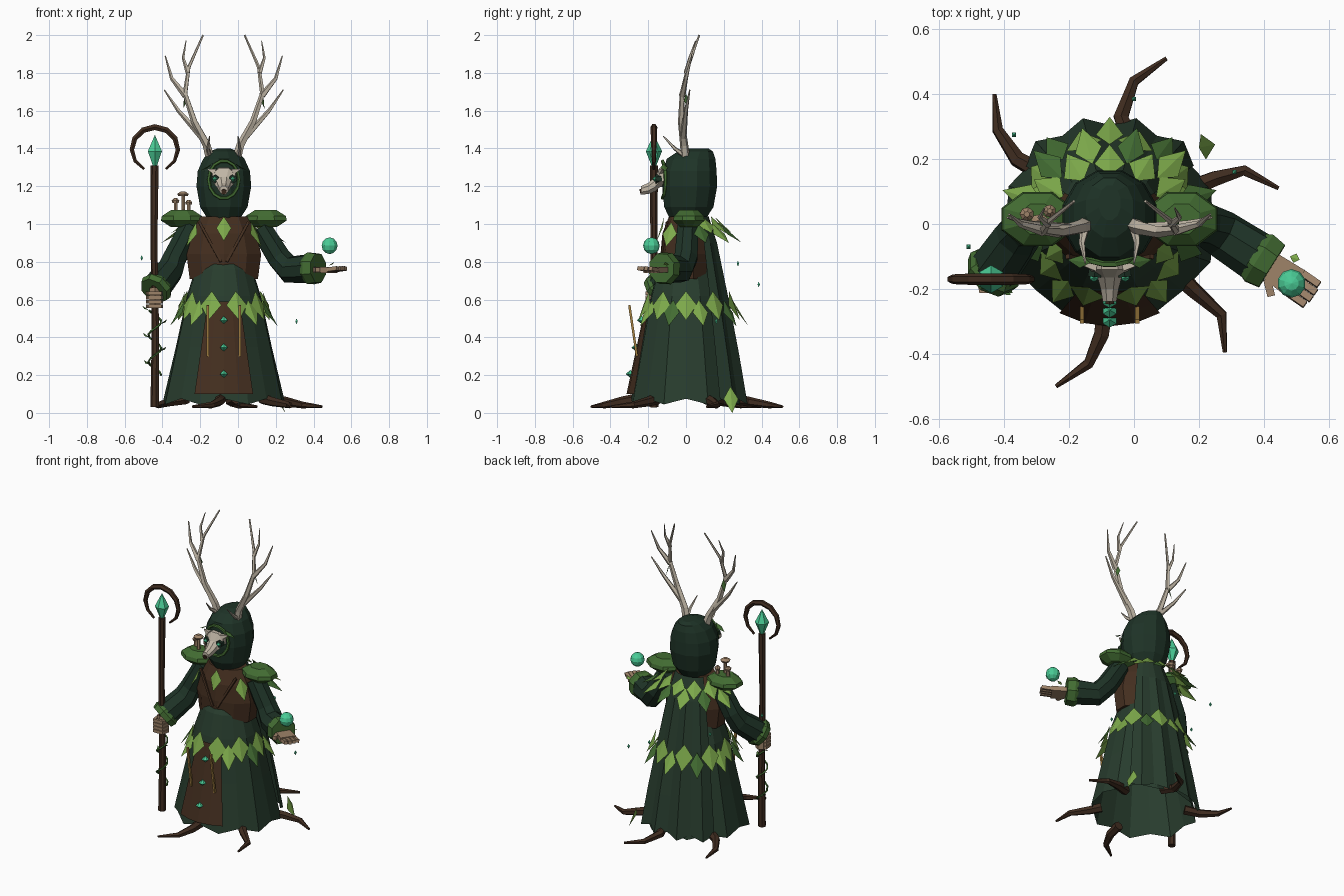
import bpy, bmesh, math
from mathutils import Vector as V

if "Cube" in bpy.data.objects:
    bpy.data.objects.remove(bpy.data.objects["Cube"])

COLOURS = {
    "robe_green": (0.021, 0.046, 0.027), "hood_green": (0.013, 0.033, 0.020),
    "leaf_green": (0.205, 0.400, 0.070), "moss_green": (0.055, 0.150, 0.032),
    "brown_cloth": (0.058, 0.028, 0.014), "dark_wood": (0.050, 0.025, 0.014),
    "bone": (0.530, 0.470, 0.380), "teal_gem": (0.070, 0.610, 0.310),
    "skin": (0.340, 0.225, 0.140), "gold": (0.376, 0.220, 0.055)}
MATS = {}
for k, c in COLOURS.items():
    MATS[k] = bpy.data.materials.new(k)
    MATS[k].diffuse_color = (*c, 1)
CX = -0.075          # body axis
PI = math.pi


class Part:
    """Collects simple shapes into one named mesh."""
    def __init__(self, name):
        self.name, self.v, self.f, self.m, self.mats = name, [], [], [], []

    def add(self, verts, faces, mat):
        o = len(self.v)
        if mat not in self.mats:
            self.mats.append(mat)
        self.v += [tuple(p) for p in verts]
        self.f += [[i + o for i in f] for f in faces]
        self.m += [self.mats.index(mat)] * len(faces)

    def tube(self, pts, radii, mat, n=6, fixed=None, loop=False):
        """Loft of n-sided rings; a radius may be one number or (side, up)."""
        pts = [V(p) for p in pts]
        k, verts, x = len(pts), [], None
        for i, p in enumerate(pts):
            a = pts[(i - 1) % k] if loop else pts[max(i - 1, 0)]
            b = pts[(i + 1) % k] if loop else pts[min(i + 1, k - 1)]
            d = V(fixed) if fixed else (b - a).normalized()
            if x is None:
                x = V((1, 0, 0)) if abs(d.x) < 0.9 else V((0, 1, 0))
            x = (x - d * x.dot(d)).normalized()
            y = d.cross(x)
            r = radii[i] if isinstance(radii, list) else radii
            rx, ry = r if isinstance(r, tuple) else (r, r)
            for j in range(n):
                t = (j + 0.5) * 2 * PI / n
                verts.append(p + x * rx * math.cos(t) + y * ry * math.sin(t))
        faces = [[i * n + j, i * n + (j + 1) % n, (i + 1) % k * n + (j + 1) % n, (i + 1) % k * n + j]
                 for i in range(k if loop else k - 1) for j in range(n)]
        if not loop:
            faces += [list(range(n))[::-1], list(range((k - 1) * n, k * n))]
        self.add(verts, faces, mat)

    def grid(self, fn, nu, nv, mat):
        verts = [fn(i / nu, j) for j in range(nv + 1) for i in range(nu + 1)]
        w = nu + 1
        self.add(verts, [[j * w + i, j * w + i + 1, (j + 1) * w + i + 1, (j + 1) * w + i]
                         for j in range(nv) for i in range(nu)], mat)

    def gem(self, c, r, up, down, n=6, mat="teal_gem"):
        c = V(c)
        self.tube([c - V((0, 0, down)), c, c + V((0, 0, up))], [0.001, r, 0.001], mat, n)

    def leaf(self, base, tip, w, mat):
        b, t = V(base), V(tip)
        d = t - b
        s = d.cross(V((0, 0, 1)))
        s = (s if s.length > 1e-4 else V((1, 0, 0))).normalized()
        n = s.cross(d).normalized()
        mid = b + d * 0.45 - n * w * 0.12
        self.add([b, mid + s * w / 2, t, mid - s * w / 2], [[0, 1, 2], [0, 2, 3]], mat)

    def done(self):
        me = bpy.data.meshes.new(self.name)
        me.from_pydata(self.v, [], self.f)
        for k in self.mats:
            me.materials.append(MATS[k])
        for p, i in zip(me.polygons, self.m):
            p.material_index = i
        bm = bmesh.new()
        bm.from_mesh(me)
        bmesh.ops.recalc_face_normals(bm, faces=bm.faces)
        bm.to_mesh(me)
        bm.free()
        bpy.context.collection.objects.link(bpy.data.objects.new(self.name, me))


def around(a, r, z, sx=1.0):
    """Point at angle a (degrees, 0 = front, 180 = back) around the body."""
    a = math.radians(a)
    return V((CX + sx * r * math.sin(a), -r * math.cos(a), z))


# Robe: open cone, wider than deep, with ragged hem
robe = Part("robe")
RP = [(0.82, 0.11), (0.76, 0.15), (0.62, 0.19), (0.35, 0.242), (0.075, 0.298)]
def robe_pt(u, j):
    z, r = RP[j]
    odd = round(u * 16) % 2
    return around(u * 360, r + (odd - 0.5) * 0.016 * j / 4, z - (0.03 * odd if j == 4 else 0), 1 + 0.025 * j)
robe.grid(robe_pt, 16, 4, "robe_green")
robe.done()

# Cape over the back
cape = Part("cape")
CP = [(1.04, 0.12), (0.9, 0.165), (0.6, 0.225), (0.3, 0.28), (0.075, 0.32)]
def cape_pt(u, j):
    z, r = CP[j]
    odd = round(u * 8) % 2
    return around(180 + (u - 0.5) * 108, r + (odd - 0.5) * 0.03 * j / 4, z - (0.03 * odd if j == 4 else 0), 1.05)
cape.grid(cape_pt, 8, 4, "robe_green")
cape.done()

# Vest with crossing front edges
vest = Part("vest")
vest.tube([(CX, 0, z) for z in (0.71, 0.84, 0.95, 1.04)],
          [(0.19, 0.13), (0.208, 0.135), (0.18, 0.125), (0.13, 0.09)], "brown_cloth", 10, (0, 0, 1))
for s in (-1, 1):
    vest.tube([(CX + s * 0.13, -0.1, 1.01), (CX + s * 0.015, -0.134, 0.8)], 0.01, "brown_cloth", 4)
vest.done()

# Front tabard with cords and gems
tabard = Part("tabard")
def tab_pt(u, j):
    t = j / 3
    x, r = (2 * u - 1) * (0.085 + 0.07 * t), 0.21 + 0.105 * t
    return V((CX + x, -math.sqrt(r * r - x * x), 0.59 - 0.49 * t))
tabard.grid(tab_pt, 4, 3, "brown_cloth")
for s in (-1, 1):
    tabard.tube([(CX + s * 0.085, -0.3, 0.57), (CX + s * 0.085, -0.26, 0.3)], 0.009, "gold", 4)
for z, y in ((0.49, -0.235), (0.345, -0.265), (0.205, -0.295)):
    tabard.gem((CX, y, z), 0.024, 0.022, 0.018)
tabard.done()

# Hood
hood = Part("hood")
hood.tube([(CX, 0.01, 1.03), (CX, 0.015, 1.09), (CX, 0.02, 1.2), (CX, 0.02, 1.28), (CX, 0.027, 1.345), (CX, 0.05, 1.385), (CX, 0.065, 1.4)],
          [(0.09, 0.1), (0.13, 0.135), (0.15, 0.15), (0.143, 0.147), (0.113, 0.133), (0.075, 0.095), (0.035, 0.055)],
          "hood_green", 12, (0, 0, 1))
ring = [(CX + 0.08 * math.cos(i * PI / 7), -0.128 + 0.02 * abs(math.cos(i * PI / 7)),
         1.235 + 0.1 * math.sin(i * PI / 7)) for i in range(14)]
hood.tube(ring, 0.01, "moss_green", 5, loop=True)
hood.add(ring, [list(range(14))], "hood_green")
for s in (-1, 1):
    hood.leaf((CX + s * 0.06, -0.12, 1.32), (CX + s * 0.13, -0.11, 1.28), 0.04, "moss_green")
hood.done()

# Skull face
skull = Part("skull")
skull.tube([(CX, -0.1, 1.25), (CX, -0.14, 1.245), (CX, -0.165, 1.21), (CX, -0.2, 1.188), (CX, -0.238, 1.178)],
           [(0.07, 0.055), (0.066, 0.055), (0.04, 0.042), (0.03, 0.032), (0.023, 0.024)], "bone", 8, (0, -1, 0))
skull.tube([(CX, -0.236, 1.172), (CX, -0.244, 1.17)], 0.015, "dark_wood", 6)
for s in (-1, 1):
    skull.tube([(CX + s * 0.044, -0.13, 1.24), (CX + s * 0.047, -0.162, 1.238)], 0.023, "hood_green", 6)
    skull.gem((CX + s * 0.048, -0.164, 1.238), 0.014, 0.014, 0.014)
    skull.tube([(CX + s * 0.045, -0.13, 1.275), (CX + s * 0.085, -0.125, 1.29)], [0.022, 0.004], "bone", 4)
skull.done()

# Antlers, mirrored: (dx, y, z) paths with start radius
antlers = Part("antlers")
PATHS = [([(.065, 0, 1.33), (.09, -.01, 1.42), (.155, -.025, 1.54), (.205, -.02, 1.69), (.185, .01, 1.83), (.11, .07, 2.0)], .027),
         ([(.115, -.015, 1.46), (.24, .0, 1.6), (.315, .02, 1.71)], .019),
         ([(.203, -.02, 1.68), (.275, .0, 1.77), (.31, .03, 1.89)], .018),
         ([(.19, .0, 1.8), (.215, .02, 1.88), (.2, .05, 1.97)], .013),
         ([(.075, -.005, 1.36), (.085, -.06, 1.4), (.075, -.12, 1.465)], .016)]
for s in (-1, 1):
    for path, r in PATHS:
        k = len(path) - 1
        antlers.tube([(CX + s * x, y, z) for x, y, z in path],
                     [r * (1 - 0.82 * i / k) for i in range(k + 1)], "bone", 5)
    antlers.leaf((CX + s * 0.2, 0, 1.69), (CX + s * 0.215, 0.01, 1.61), 0.03, "moss_green")
antlers.done()

# Shoulder pads and mushrooms
pads = Part("shoulder_pads")
for s in (-1, 1):
    c = V((CX + s * 0.222, 0.015, 1.03))
    pads.tube([c + V((0, 0, z)) for z in (-0.045, -0.012, 0.012, 0.045)],
              [(0.065, 0.05), (0.12, 0.09), (0.115, 0.085), (0.06, 0.05)], "moss_green", 8)
pads.done()
mush = Part("mushrooms")
for x, y, h, r in ((-0.33, 0.03, 1.12, 0.022), (-0.29, 0.0, 1.155, 0.032), (-0.26, 0.04, 1.11, 0.02)):
    mush.tube([(x, y, 1.05), (x, y, h)], 0.011, "skin", 6)
    mush.tube([(x, y, h - 0.008), (x, y, h + 0.004), (x, y, h + 0.017)], [r * 0.8, r, r * 0.4], "skin", 7)
mush.done()

# Arms: sleeve, cuff
for name, pts, cuff in (
        ("staff_arm", [(-.25, .01, .99), (-.335, -.01, .82), (-.36, -.04, .755), (-.43, -.14, .665)], (-.445, -.16, .645)),
        ("raised_arm", [(.12, .01, .98), (.215, .0, .825), (.27, -.03, .76), (.385, -.105, .765)], (.425, -.13, .766))):
    arm = Part(name)
    arm.tube(pts, [0.06, 0.066, 0.074, 0.08], "hood_green", 8)
    e, c = V(pts[-1]), V(cuff)
    d = (c - e).normalized()
    arm.tube([e - d * 0.02, e, c], [0.08, 0.09, 0.082], "moss_green", 8)
    arm.done()

# Gripping hand on the staff
SX, SY = -0.44, -0.17
hand = Part("gripping_hand")
hand.tube([(SX, SY + 0.01, 0.555), (SX, SY + 0.01, 0.66)], 0.034, "skin", 6)
for i in range(4):
    z = 0.565 + i * 0.023
    hand.tube([(SX - 0.036, SY + 0.02, z), (SX - 0.03, SY - 0.035, z), (SX + 0.03, SY - 0.035, z), (SX + 0.034, SY + 0.01, z)],
              0.014, "skin", 4)
hand.done()

# Open hand with floating orb
palm = Part("open_hand")
d, q = V((0.82, -0.57, 0)), V((0.57, 0.82, 0))
p = V((0.40, -0.115, 0.757))
palm.tube([p, p + d * 0.12], [(0.06, 0.02), (0.07, 0.022)], "skin", 4)
for i in range(4):
    b = p + d * 0.115 + q * (i - 1.5) * 0.025
    palm.tube([b, b + d * (0.075 - 0.006 * abs(i - 1.5)) + V((0, 0, 0.008))], 0.015, "skin", 4)
palm.tube([p + d * 0.04 - q * 0.04, p + d * 0.08 - q * 0.075], 0.017, "skin", 4)
palm.done()
orb = Part("orb")
o = V((0.485, -0.183, 0.885))
orb.tube([o + V((0, 0, -0.044 * math.cos(i * PI / 6))) for i in range(7)],
         [max(0.001, 0.044 * math.sin(i * PI / 6)) for i in range(7)], "teal_gem", 10)
orb.done()

# Staff with crook, crystal and vine
staff = Part("staff")
staff.tube([(SX, SY, 0.03), (SX + 0.004, SY, 0.4), (SX - 0.004, SY, 0.9), (SX, SY, 1.31)],
           [0.024, 0.021, 0.019, 0.022], "dark_wood", 7)
arc = [math.radians(-62 + 304 * i / 10) for i in range(11)]
staff.tube([(SX + 0.122 * math.cos(a), SY, 1.395 + 0.118 * math.sin(a)) for a in arc],
           [0.007 + 0.011 * math.sin(PI * i / 10) for i in range(11)], "dark_wood", 6)
staff.gem((SX, SY, 1.385), 0.043, 0.085, 0.105)
vine = [V((SX + 0.034 * math.cos(i * 0.8), SY + 0.034 * math.sin(i * 0.8), 0.2 + i * 0.018)) for i in range(20)]
staff.tube(vine, 0.006, "moss_green", 4)
for i in range(3, 20, 4):
    out = V((vine[i].x - SX, vine[i].y - SY, 0.02))
    staff.leaf(vine[i], vine[i] + out * 1.3, 0.03, "moss_green")
staff.done()

# Leaf collar and leaf belt
leaves = Part("leaves")
for i in range(10):
    a = i * 36 + 18
    back = 0.035 if 120 < a < 240 else 0
    leaves.leaf(around(a, 0.205 + back, 0.645), around(a, 0.265 + back, 0.49), 0.115, "leaf_green")
    if i < 9:
        back = 0.03 if 120 < a + 18 < 240 else 0
        leaves.leaf(around(a + 18, 0.215 + back, 0.6), around(a + 18, 0.3 + back, 0.46), 0.085, "moss_green" if i % 2 else "leaf_green")
for i in range(7):
    a = 180 + (i - 3) * 28
    leaves.leaf(around(a, 0.15, 1.04, 1.15), around(a, 0.245, 0.95, 1.15), 0.095, "leaf_green")
    if i < 6:
        leaves.leaf(around(a + 14, 0.19, 1.0, 1.15), around(a + 14, 0.305, 0.9, 1.15), 0.085, "leaf_green" if i % 2 else "moss_green")
leaves.leaf(around(0, 0.115, 1.04), around(0, 0.155, 0.91), 0.08, "leaf_green")
for a in (-62, 62):
    leaves.leaf(around(a, 0.165, 1.01), around(a, 0.225, 0.88), 0.085, "leaf_green")
leaves.leaf((0.2, 0.235, 0.14), (0.25, 0.245, 0.0), 0.08, "leaf_green")
leaves.leaf((0.48, -0.1, 0.78), (0.51, -0.11, 0.8), 0.03, "leaf_green")
leaves.done()

# Roots creeping from under the hem
roots = Part("roots")
for path in ([(-.01, .25), (-.04, .33), (0, .44), (.1, .51)],
             [(-.27, .15), (-.36, .2), (-.42, .29), (-.43, .4)],
             [(.15, .1), (.25, .14), (.34, .165), (.445, .11)],
             [(.13, -.15), (.18, -.2), (.27, -.28), (.28, -.395)],
             [(-.09, -.25), (-.1, -.34), (-.14, -.43), (-.24, -.5)]):
    roots.tube([(x, y, z) for (x, y), z in zip(path, (0.075, 0.06, 0.042, 0.033))],
               [0.03, 0.026, 0.018, 0.007], "dark_wood", 6)
roots.done()

# Floating gem motes
motes = Part("motes")
for c in ((-.51, -.07, .82), (-.37, .275, .79), (0, .385, .68), (.31, .16, .485)):
    motes.gem(c, 0.009, 0.014, 0.014, 4)
motes.done()

for m in bpy.data.materials:
    if m.users and not m.is_grease_pencil:
        m.use_nodes = True
        m.node_tree.nodes["Principled BSDF"].inputs["Base Color"].default_value = m.diffuse_color
